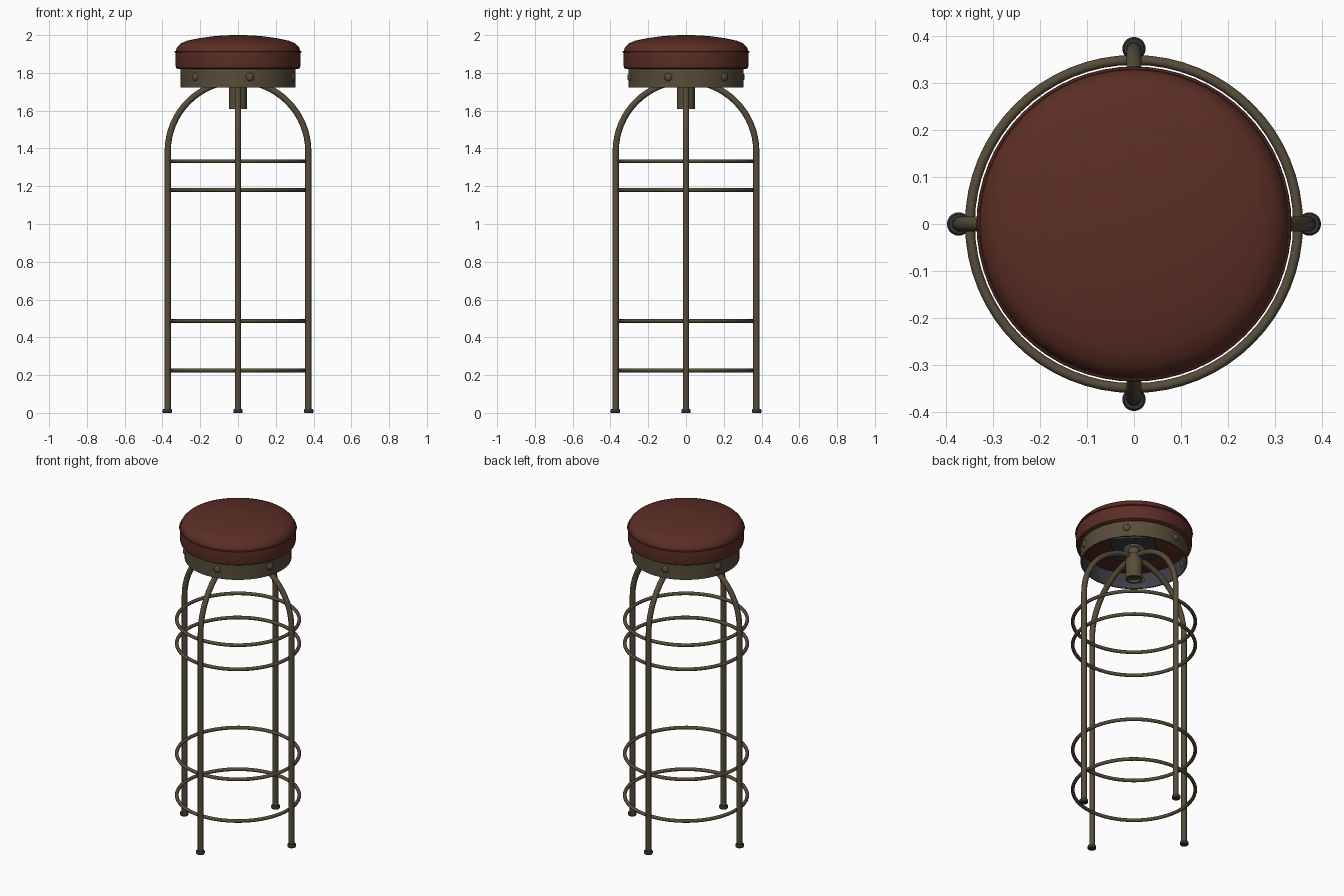
import bpy, bmesh, math
from mathutils import Matrix

if "Cube" in bpy.data.objects:
    bpy.data.objects.remove(bpy.data.objects["Cube"])


def material(name, rgb):
    m = bpy.data.materials.new(name)
    m.diffuse_color = (*rgb, 1)
    m.use_nodes = True
    m.node_tree.nodes["Principled BSDF"].inputs["Base Color"].default_value = m.diffuse_color
    return m


LEATHER = material("brown_red_leather", (0.105, 0.027, 0.018))
METAL = material("aged_bronze", (0.095, 0.073, 0.042))
DARK = material("dark_rubber", (0.032, 0.034, 0.034))
STEEL = material("dark_steel", (0.045, 0.050, 0.062))
PALE = material("pale_steel", (0.30, 0.33, 0.36))


def finish(name, bm, mat, loc=(0, 0, 0), angle=40):
    bmesh.ops.recalc_face_normals(bm, faces=bm.faces)
    mesh = bpy.data.meshes.new(name)
    bm.to_mesh(mesh)
    bm.free()
    ob = bpy.data.objects.new(name, mesh)
    bpy.context.collection.objects.link(ob)
    mesh.materials.append(mat)
    ob.location = loc
    bpy.ops.object.select_all(action='DESELECT')
    ob.select_set(True)
    bpy.context.view_layer.objects.active = ob
    bpy.ops.object.shade_smooth_by_angle(angle=math.radians(angle))
    return ob


def lathe(name, profile, mat, loc=(0, 0, 0), steps=64, closed=False):
    """Turn an (r, z) profile about the z axis."""
    bm = bmesh.new()
    vs = [bm.verts.new((r, 0, z)) for r, z in profile]
    edges = [bm.edges.new(p) for p in zip(vs, vs[1:])]
    if closed:
        edges.append(bm.edges.new((vs[-1], vs[0])))
    bmesh.ops.spin(bm, geom=vs + edges, cent=(0, 0, 0), axis=(0, 0, 1),
                   angle=math.tau, steps=steps, use_duplicate=False)
    bmesh.ops.remove_doubles(bm, verts=bm.verts, dist=1e-5)
    return finish(name, bm, mat, loc)


def ring(name, radius, tube, z, mat, sides=10):
    circle = [(radius + tube * math.cos(math.tau * i / sides),
               tube * math.sin(math.tau * i / sides)) for i in range(sides)]
    return lathe(name, circle, mat, (0, 0, z), closed=True)


def arch(name, turn):
    """Two opposite legs bent from a single tube."""
    R, spring, tube, sides = 0.372, 1.385, 0.0165, 12
    path = [(R, 0.01, 0)]
    path += [(R * math.cos(a), spring + R * math.sin(a), a)
             for a in (math.pi * i / 32 for i in range(33))]
    path.append((-R, 0.01, math.pi))
    bm = bmesh.new()
    rows = []
    for x, z, a in path:
        row = []
        for i in range(sides):
            t = math.tau * i / sides
            d = tube * math.cos(t)
            row.append(bm.verts.new((x + d * math.cos(a), tube * math.sin(t), z + d * math.sin(a))))
        rows.append(row)
    for a, b in zip(rows, rows[1:]):
        for i in range(sides):
            j = (i + 1) % sides
            bm.faces.new((a[i], a[j], b[j], b[i]))
    bm.faces.new(rows[0])
    bm.faces.new(rows[-1])
    bmesh.ops.rotate(bm, verts=bm.verts, matrix=Matrix.Rotation(turn, 3, 'Z'))
    return finish(name, bm, METAL)


# Legs and feet
arch("side_legs", 0)
arch("front_back_legs", math.pi / 2)
for k in range(4):
    a = k * math.pi / 2
    lathe(f"foot_{k + 1}", [(0, 0), (0.022, 0), (0.025, 0.004), (0.025, 0.015), (0.021, 0.021), (0, 0.021)],
          DARK, (0.374 * math.cos(a), 0.374 * math.sin(a), 0), 20)

# Foot rest rings
for k, z in enumerate((0.225, 0.487, 1.18, 1.332)):
    ring(f"brace_ring_{k + 1}", 0.35, 0.0105, z, METAL)

# Hollow swivel post below the seat
lathe("swivel_post", [(0.048, 1.61), (0.048, 1.76), (0.036, 1.76), (0.036, 1.61)], METAL, steps=32, closed=True)
lathe("swivel_screw", [(0, 1.625), (0.034, 1.625), (0.034, 1.81), (0, 1.81)], METAL, steps=24)

# Seat band, with a darker inner face
band = lathe("seat_band", [(0.305, 1.722), (0.305, 1.825), (0.297, 1.825), (0.297, 1.722)], METAL, closed=True)
band.data.materials.append(STEEL)
for p in band.data.polygons:
    if p.normal.x * p.center.x + p.normal.y * p.center.y < -0.1:
        p.material_index = 1

# Domed rivets around the band
for k in range(6):
    a = math.radians(-78 + 60 * k)
    bm = bmesh.new()
    bmesh.ops.create_uvsphere(bm, u_segments=16, v_segments=10, radius=0.022)
    bmesh.ops.scale(bm, verts=bm.verts, vec=(0.65, 1, 1))
    bmesh.ops.rotate(bm, verts=bm.verts, matrix=Matrix.Rotation(a, 3, 'Z'))
    finish(f"rivet_{k + 1}", bm, METAL, (0.303 * math.cos(a), 0.303 * math.sin(a), 1.778))

# Mounting plate under the cushion
bm = bmesh.new()
bmesh.ops.create_cube(bm, size=1)
bmesh.ops.scale(bm, verts=bm.verts, vec=(0.25, 0.25, 0.012))
bmesh.ops.rotate(bm, verts=bm.verts, matrix=Matrix.Rotation(math.pi / 4, 3, 'Z'))
finish("mounting_plate", bm, STEEL, (0, 0, 1.815))
lathe("plate_washer", [(0, 1.804), (0.06, 1.804), (0.06, 1.81), (0, 1.81)], PALE, steps=24)

# Padded seat and its seam
lathe("cushion", [(0, 1.82), (0.318, 1.82), (0.328, 1.826), (0.331, 1.84), (0.331, 1.90), (0.329, 1.918),
                  (0.322, 1.938), (0.305, 1.955), (0.27, 1.970), (0.21, 1.983), (0.14, 1.993),
                  (0.07, 1.999), (0, 2.0)], LEATHER)
ring("cushion_seam", 0.331, 0.005, 1.912, LEATHER, 8)
